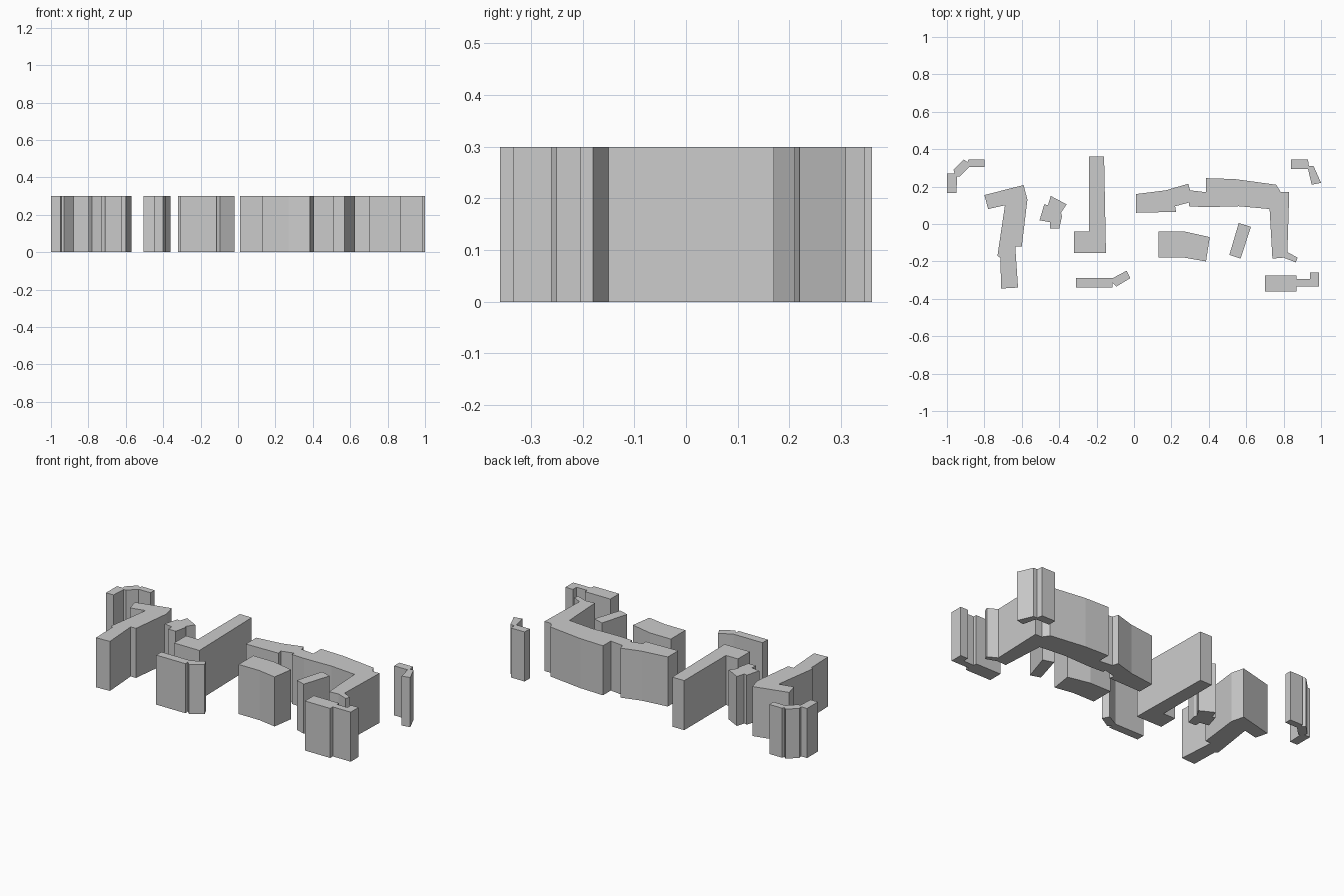
import bpy
import bmesh

cube = bpy.data.objects.get("Cube")
if cube:
    bpy.data.objects.remove(cube, do_unlink=True)

UNIT = 0.01      # footprints are drawn in hundredths
HEIGHT = 0.3     # every block shares one roof height

# Single plain grey for all walls and roofs
grey = bpy.data.materials.new("plain_grey")
grey.use_nodes = True
colour = (0.6, 0.6, 0.6, 1)
grey.diffuse_color = colour
grey.node_tree.nodes["Principled BSDF"].inputs["Base Color"].default_value = colour


def building(name, *footprint):
    """Raise a closed ground plan into a flat-roofed prism."""
    bm = bmesh.new()
    base = bm.faces.new([bm.verts.new((x * UNIT, y * UNIT, 0)) for x, y in footprint])
    raised = bmesh.ops.extrude_face_region(bm, geom=[base], use_keep_orig=True)["geom"]
    bmesh.ops.translate(bm, vec=(0, 0, HEIGHT),
                        verts=[v for v in raised if isinstance(v, bmesh.types.BMVert)])
    bmesh.ops.recalc_face_normals(bm, faces=bm.faces)
    mesh = bpy.data.meshes.new(name)
    bm.to_mesh(mesh)
    bm.free()
    mesh.materials.append(grey)
    obj = bpy.data.objects.new(name, mesh)
    bpy.context.collection.objects.link(obj)
    return obj


# Small bent block at the far back corner
building("back_corner_block",
         (-100, 16.5), (-95, 16.5), (-94.5, 25.5), (-93, 25.5), (-88, 30.5),
         (-80, 30.5), (-80, 34.5), (-88.5, 34.5), (-89, 33), (-91, 34.5),
         (-96.5, 29), (-96, 27), (-100, 27))

# Long hooked block
building("hooked_block",
         (-80, 15.5), (-59, 20.8), (-57, 13), (-60, -12), (-63.5, -12),
         (-62, -34), (-71, -34.5), (-71.5, -18), (-73, -17), (-69, 10), (-78, 8))

# Small angled house
building("angled_house",
         (-44.5, 15), (-36, 10.5), (-39, 6), (-38.5, 4), (-40, -2.5), (-45, -2.5),
         (-45, 1), (-50.5, 2), (-48, 10.5), (-46, 10))

# Narrow L-shaped block
building("narrow_l_block",
         (-24, 36), (-16, 36), (-15, -15.5), (-32, -15.5), (-32, -4), (-24, -4))

# Low front row with a turned end
building("front_row",
         (-31, -29), (-11.5, -29), (-4, -25), (-2, -29), (-9.5, -33.5),
         (-11.5, -31.5), (-11.5, -34), (-31, -34))

# Large terrace: stepped wing, curved body and long return
building("terrace",
         (1, 16), (17, 18), (29, 21.5), (30, 18), (38.5, 17), (38.5, 24.5),
         (54, 24), (76, 21), (78.5, 17), (83, 17), (82, -15), (87.5, -18),
         (86.5, -20.5), (80, -18), (74, -18.5), (72.5, 8), (56, 9.5), (38, 9),
         (29.5, 9.5), (29.5, 11.5), (22, 9.5), (22.5, 6.5), (1, 6))

# Bent hall inside the courtyard
building("courtyard_hall",
         (13, -4), (27, -4), (40.5, -7), (38.5, -20), (27, -18), (13, -18))

# Slim tilted house
building("tilted_house", (56, 0.5), (62.5, -1.5), (57, -18.5), (51, -16.5))

# Front corner block with a stepped end
building("front_corner_block",
         (70, -27.5), (87, -27.5), (87, -29.5), (94, -29.5), (94, -26),
         (99, -26), (99, -33.5), (87, -33.5), (87, -36), (70, -36))

# Small bent pair at the back corner
building("back_pair",
         (84, 34.5), (93, 34.5), (93.5, 31), (96, 31), (100, 22), (95, 21),
         (93, 29.5), (84, 29.5))
